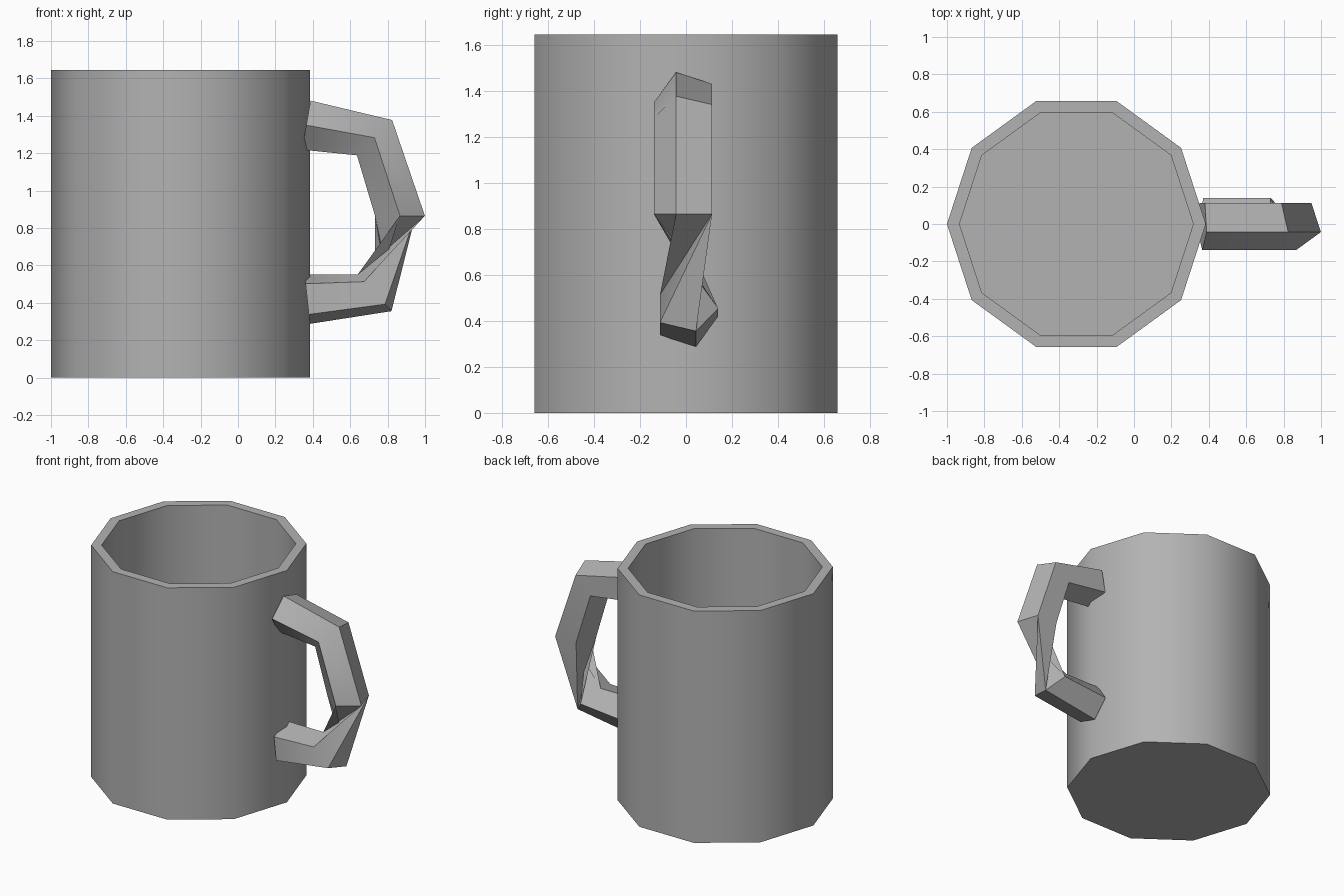
import bpy, bmesh
from math import sin, cos, pi, radians

cube = bpy.data.objects.get("Cube")
if cube:
    bpy.data.objects.remove(cube, do_unlink=True)

grey = bpy.data.materials.new("plain_grey")
grey.use_nodes = True
colour = (0.45, 0.45, 0.45, 1)
grey.diffuse_color = colour
grey.node_tree.nodes["Principled BSDF"].inputs["Base Color"].default_value = colour


def finish(bm, name):
    """Turn a bmesh into a shaded object."""
    bmesh.ops.recalc_face_normals(bm, faces=bm.faces)
    mesh = bpy.data.meshes.new(name)
    bm.to_mesh(mesh)
    bm.free()
    mesh.materials.append(grey)
    obj = bpy.data.objects.new(name, mesh)
    bpy.context.collection.objects.link(obj)
    bpy.ops.object.select_all(action='DESELECT')
    obj.select_set(True)
    bpy.context.view_layer.objects.active = obj
    bpy.ops.object.shade_smooth_by_angle(angle=radians(42))
    return obj


def bridge(bm, a, b):
    """Join two rings with quads."""
    n = len(a)
    for i in range(n):
        j = (i + 1) % n
        bm.faces.new((a[i], a[j], b[j], b[i]))


# Cup: ten-sided hollow body, profile runs outside bottom -> rim -> inside floor
SIDES, CUP_X = 10, -0.308
bm = bmesh.new()
rings = []
for radius, z in ((0.692, 0), (0.692, 1.645), (0.625, 1.645), (0.625, 0.07)):
    rings.append([bm.verts.new((CUP_X + radius * cos(2 * pi * i / SIDES),
                                radius * sin(2 * pi * i / SIDES), z))
                  for i in range(SIDES)])
for a, b in zip(rings, rings[1:]):
    bridge(bm, a, b)
bm.faces.new(rings[0])
bm.faces.new(rings[-1])
finish(bm, "cup_body")

# Handle: five-sided tube; each ring has centre x, z, outward angle and side
R = 0.14
bm = bmesh.new()
rings = []
for x, z, angle, side in ((0.365, 1.35, 80, 1), (0.73, 1.283, 45, 1),
                          (0.866, 0.865, 0, 1), (0.73, 0.453, -47, -1),
                          (0.37, 0.42, -84, -1)):
    ring = []
    for k in range(5):
        a = 2 * pi * k / 5
        out = side * R * sin(a)
        ring.append(bm.verts.new((x + out * cos(radians(angle)),
                                  -side * R * cos(a),
                                  z + out * sin(radians(angle)))))
    rings.append(ring)
bridge(bm, rings[0], rings[1])
bridge(bm, rings[1], rings[2])
bridge(bm, rings[3], rings[4])

# Twisted stretch of the handle, split into triangles
top, low = rings[2], rings[3]
for k in range(5):
    j, m = (k + 1) % 5, (k + 2) % 5
    if k == 2:
        bm.faces.new((top[k], top[j], low[m]))
        bm.faces.new((top[k], low[m], low[j]))
    else:
        bm.faces.new((top[k], top[j], low[j]))
        bm.faces.new((top[j], low[m], low[j]))
bm.faces.new(rings[0])
bm.faces.new(rings[-1])
finish(bm, "handle")
